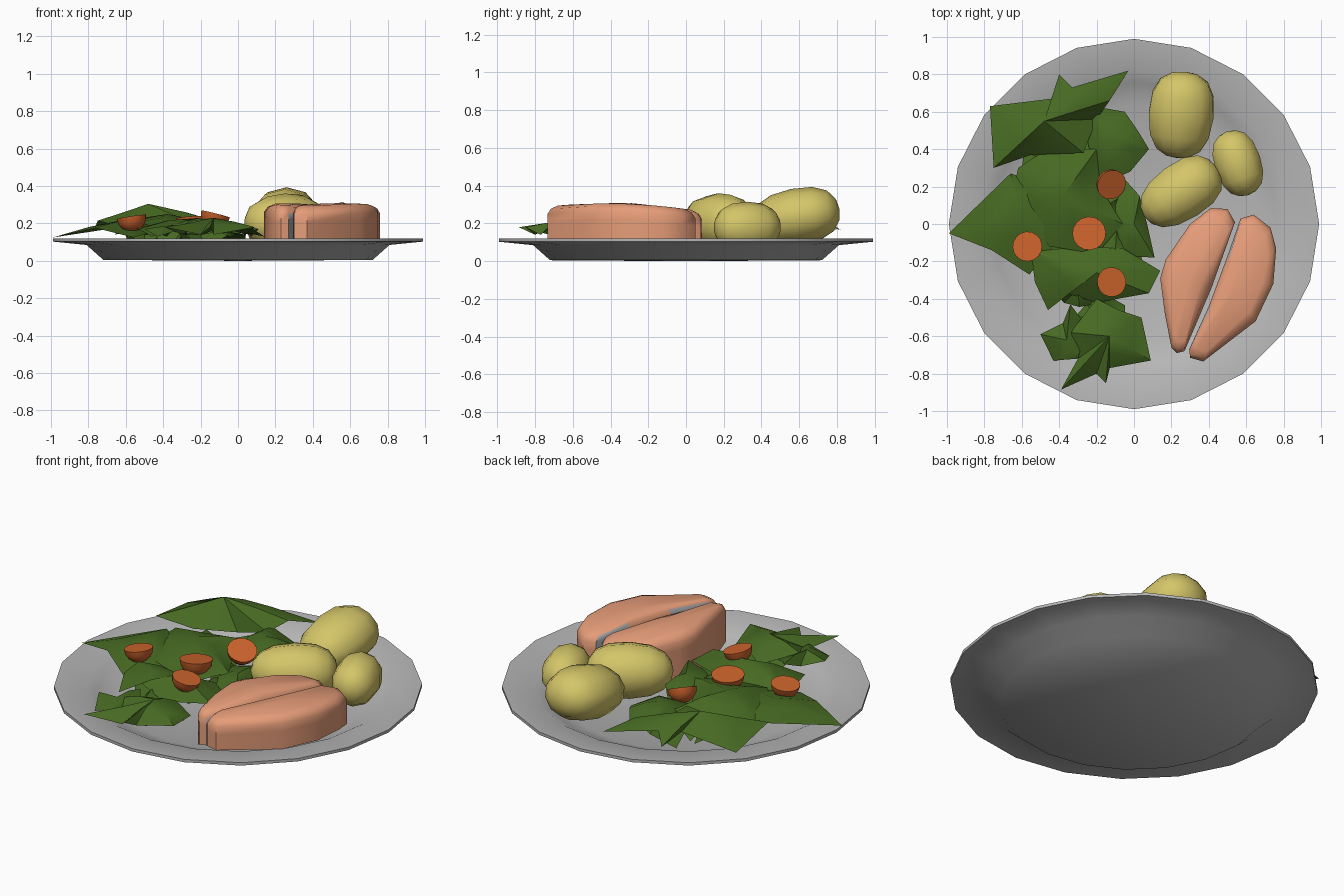
import bpy, bmesh, math, random
from mathutils import Vector, Matrix

if "Cube" in bpy.data.objects:
    bpy.data.objects.remove(bpy.data.objects["Cube"])

random.seed(4)


def mat(name, r, g, b):
    m = bpy.data.materials.new(name)
    m.diffuse_color = (r, g, b, 1)
    m.use_nodes = True
    m.node_tree.nodes["Principled BSDF"].inputs["Base Color"].default_value = m.diffuse_color
    return m


PLATE = mat("plate_grey", 0.47, 0.47, 0.47)
LEAF = mat("leaf_green", 0.062, 0.142, 0.016)
FISH = mat("fish_pink", 0.79, 0.335, 0.19)
SKIN = mat("skin_grey", 0.39, 0.40, 0.42)
POTATO = mat("potato_yellow", 0.66, 0.56, 0.14)
TOMATO = mat("tomato_orange", 0.60, 0.125, 0.025)


def finish(name, bm, mats, angle=35):
    me = bpy.data.meshes.new(name)
    bm.to_mesh(me)
    bm.free()
    ob = bpy.data.objects.new(name, me)
    bpy.context.collection.objects.link(ob)
    for m in mats:
        me.materials.append(m)
    bpy.ops.object.select_all(action='DESELECT')
    ob.select_set(True)
    bpy.context.view_layer.objects.active = ob
    bpy.ops.object.shade_smooth_by_angle(angle=math.radians(angle))
    return ob


def loft(bm, rings):
    """Join rings of points with quads; returns the vertex rings."""
    vr = [[bm.verts.new(p) for p in r] for r in rings]
    n = len(rings[0])
    for a, b in zip(vr, vr[1:]):
        for i in range(n):
            j = (i + 1) % n
            bm.faces.new((a[i], a[j], b[j], b[i]))
    return vr


def fan(bm, ring, centre):
    c = bm.verts.new(centre)
    for i in range(len(ring)):
        bm.faces.new((ring[i], ring[(i + 1) % len(ring)], c))


# Plate: 20-sided lathe
profile = [(0.72, 0.005), (0.81, 0.085), (0.99, 0.103), (0.99, 0.12),
           (0.82, 0.108), (0.76, 0.075), (0.64, 0.03)]
bm = bmesh.new()
rings = loft(bm, [[(r * math.cos(i * math.pi / 10), r * math.sin(i * math.pi / 10), z)
                   for i in range(20)] for r, z in profile])
fan(bm, rings[0][::-1], (0, 0, 0))
fan(bm, rings[-1], (0, 0, 0.03))
finish("plate", bm, [PLATE], 55)


# Potatoes: egg-shaped low-poly spheres
def potato(name, loc, size, turn, tilt, egg):
    bm = bmesh.new()
    bmesh.ops.create_uvsphere(bm, u_segments=10, v_segments=8, radius=1,
                              matrix=Matrix.Rotation(math.pi / 2, 4, 'X'))
    for v in bm.verts:
        k = 1 + egg * v.co.y
        # Blunt the ends a little
        v.co = Vector((v.co.x * k * size[0], (v.co.y + 0.1 * math.sin(v.co.y * math.pi)) * size[1],
                       v.co.z * k * size[2]))
    bm.transform(Matrix.Translation(loc) @ Matrix.Rotation(math.radians(turn), 4, 'Z')
                 @ Matrix.Rotation(math.radians(tilt), 4, 'X'))
    finish(name, bm, [POTATO], 50)


potato("potato_back", (0.252, 0.583, 0.235), (0.182, 0.235, 0.15), -5, 10, 0.05)
potato("potato_middle", (0.25, 0.17, 0.205), (0.16, 0.235, 0.155), -56, 0, 0.08)
potato("potato_right", (0.555, 0.325, 0.18), (0.13, 0.18, 0.135), 19, 0, 0.0)


# Salmon: two thick slices with rounded tops and grey skin on the facing sides
def slice_top(y):
    return 0.31 - 0.17 * (y + 0.42) ** 2


def plate_top(r):
    return 0.03 + 0.082 * min(1, max(0, (r - 0.60) / 0.17))


def salmon(name, outline, skin_dir):
    bm = bmesh.new()
    c = Vector((sum(p[0] for p in outline), sum(p[1] for p in outline))) / len(outline)
    skin = Vector(skin_dir)

    def ring(inset, drop):
        pts = []
        for p in outline:
            d = Vector(p) - c
            q = c + d * (1 - inset / d.length)
            pts.append((q.x, q.y, plate_top(q.length) if drop is None
                        else slice_top(q.y) - drop))
        return pts
    vr = loft(bm, [ring(0.0, None), ring(0, 0.09), ring(0, 0.045), ring(0.02, 0.018),
                   ring(0.06, 0.004)])
    fan(bm, vr[-1], (c.x, c.y, slice_top(c.y)))
    fan(bm, vr[0][::-1], (c.x, c.y, 0.04))
    bmesh.ops.recalc_face_normals(bm, faces=bm.faces)
    for f in bm.faces:
        if f.normal.dot(skin) > 0.88 and abs(f.normal.z) < 0.3:
            f.material_index = 1
    finish(name, bm, [FISH, SKIN], 50)


salmon("salmon_left", [(0.41, 0.085), (0.30, 0.0), (0.17, -0.19), (0.14, -0.29), (0.165, -0.48),
                       (0.2, -0.66), (0.23, -0.69), (0.27, -0.68), (0.415, -0.34), (0.54, 0.01),
                       (0.5, 0.08)], (0.94, -0.34, 0))
salmon("salmon_right", [(0.57, 0.03), (0.5, -0.17), (0.40, -0.44), (0.295, -0.67), (0.30, -0.715),
                        (0.37, -0.735), (0.65, -0.52), (0.745, -0.32), (0.76, -0.13),
                        (0.73, -0.02), (0.64, 0.05)], (-0.94, 0.34, 0))


# Salad leaves: crumpled sheets, raised in the middle, with a wavy edge
def leaf(name, outline, peak, rim, wave=0.02):
    bm = bmesh.new()
    c = Vector(peak)
    outer = [Vector((x, y, rim + wave * (-1) ** i)) for i, (x, y) in enumerate(outline)]
    for p in outer:
        if p.xy.length > 0.75:
            p.z = max(p.z, 0.125)
    inner = [c.lerp(p, 0.5) + Vector((0, 0, 0.008 + random.uniform(-0.012, 0.012)))
             for p in outer]
    vr = loft(bm, [outer, inner])
    fan(bm, vr[-1], c)
    if sum(f.normal.z for f in bm.faces) < 0 or sum(
            a.x * b.y - a.y * b.x for a, b in zip(outer, outer[1:] + outer[:1])) < 0:
        bmesh.ops.reverse_faces(bm, faces=bm.faces)
    bm.normal_update()
    finish(name, bm, [LEAF], 40)


leaf("leaf_back", [(-0.77, 0.63), (-0.75, 0.30), (-0.55, 0.37), (-0.27, 0.38), (-0.2, 0.56),
                   (-0.13, 0.66), (-0.03, 0.82), (-0.33, 0.73), (-0.40, 0.80), (-0.44, 0.67)],
     (-0.48, 0.55, 0.305), 0.19, -0.025)
leaf("leaf_left", [(-0.99, -0.05), (-0.76, -0.14), (-0.56, -0.27), (-0.38, -0.06), (-0.45, 0.2),
                   (-0.66, 0.27)], (-0.6, 0.04, 0.22), 0.15, -0.025)
leaf("leaf_centre", [(-0.62, 0.3), (-0.66, 0.1), (-0.45, -0.12), (-0.2, -0.16), (-0.06, 0.0),
                     (-0.18, 0.2), (-0.2, 0.4), (-0.45, 0.41)], (-0.38, 0.15, 0.25), 0.16)
leaf("leaf_back_right", [(-0.25, 0.45), (-0.2, 0.2), (-0.02, 0.28), (0.08, 0.4), (0.02, 0.5),
                         (-0.05, 0.6), (-0.22, 0.63)], (-0.12, 0.42, 0.22), 0.15)
leaf("leaf_right", [(-0.1, 0.1), (-0.05, 0.24), (0.03, 0.15), (0.07, 0.0), (0.11, -0.18),
                    (-0.05, -0.17), (-0.09, -0.05)], (-0.0, 0.0, 0.19), 0.15)
leaf("leaf_middle", [(-0.53, -0.31), (-0.46, -0.46), (-0.39, -0.36), (-0.2, -0.42), (0.08, -0.37),
                     (0.14, -0.25), (-0.06, -0.13), (-0.3, -0.12), (-0.55, -0.15)],
     (-0.2, -0.26, 0.23), 0.15)
leaf("leaf_front", [(-0.39, -0.885), (-0.30, -0.72), (-0.34, -0.58), (-0.2, -0.4), (-0.08, -0.46),
                    (0.04, -0.5), (0.09, -0.73), (-0.13, -0.77), (-0.15, -0.85), (-0.2, -0.8)],
     (-0.13, -0.6, 0.23), 0.16)
leaf("leaf_front_left", [(-0.5, -0.59), (-0.43, -0.73), (-0.3, -0.72), (-0.25, -0.55),
                         (-0.34, -0.43), (-0.38, -0.53)], (-0.36, -0.62, 0.19), 0.15)

# Small crumpled leaves filling the heap underneath
for k, (x, y) in enumerate([(-0.5, 0.35), (-0.3, 0.3), (-0.5, -0.1), (-0.3, -0.35), (-0.2, -0.5),
                            (-0.15, 0.1), (-0.1, -0.15), (-0.4, 0.1), (-0.2, 0.5)]):
    pts = []
    for i in range(7):
        a, r = i * math.tau / 7 + k, random.uniform(0.09, 0.18)
        pts.append((x + r * math.cos(a), y + r * math.sin(a)))
    leaf(f"small_leaf_{k}", pts, (x, y, random.uniform(0.13, 0.17)), 0.1, 0.04)


# Halved tomatoes: flat cut face up, dome below
def tomato(name, loc, r, normal):
    bm = bmesh.new()
    bmesh.ops.create_uvsphere(bm, u_segments=16, v_segments=8, radius=r)
    bmesh.ops.bisect_plane(bm, geom=bm.verts[:] + bm.edges[:] + bm.faces[:], dist=1e-4,
                           plane_co=(0, 0, 0), plane_no=(0, 0, 1), clear_outer=True)
    bmesh.ops.holes_fill(bm, edges=[e for e in bm.edges if e.is_boundary], sides=0)
    bmesh.ops.recalc_face_normals(bm, faces=bm.faces)
    rot = Vector(normal).to_track_quat('Z', 'Y').to_matrix().to_4x4()
    bm.transform(Matrix.Translation(loc) @ rot)
    finish(name, bm, [TOMATO])


tomato("tomato_left", (-0.57, -0.12, 0.235), 0.08, (-0.15, 0.05, 1))
tomato("tomato_centre", (-0.24, -0.05, 0.23), 0.09, (-0.05, 0.1, 1))
tomato("tomato_front", (-0.12, -0.31, 0.25), 0.08, (0.25, 0.05, 1))
tomato("tomato_back", (-0.12, 0.21, 0.215), 0.082, (0.4, -0.35, 1))
